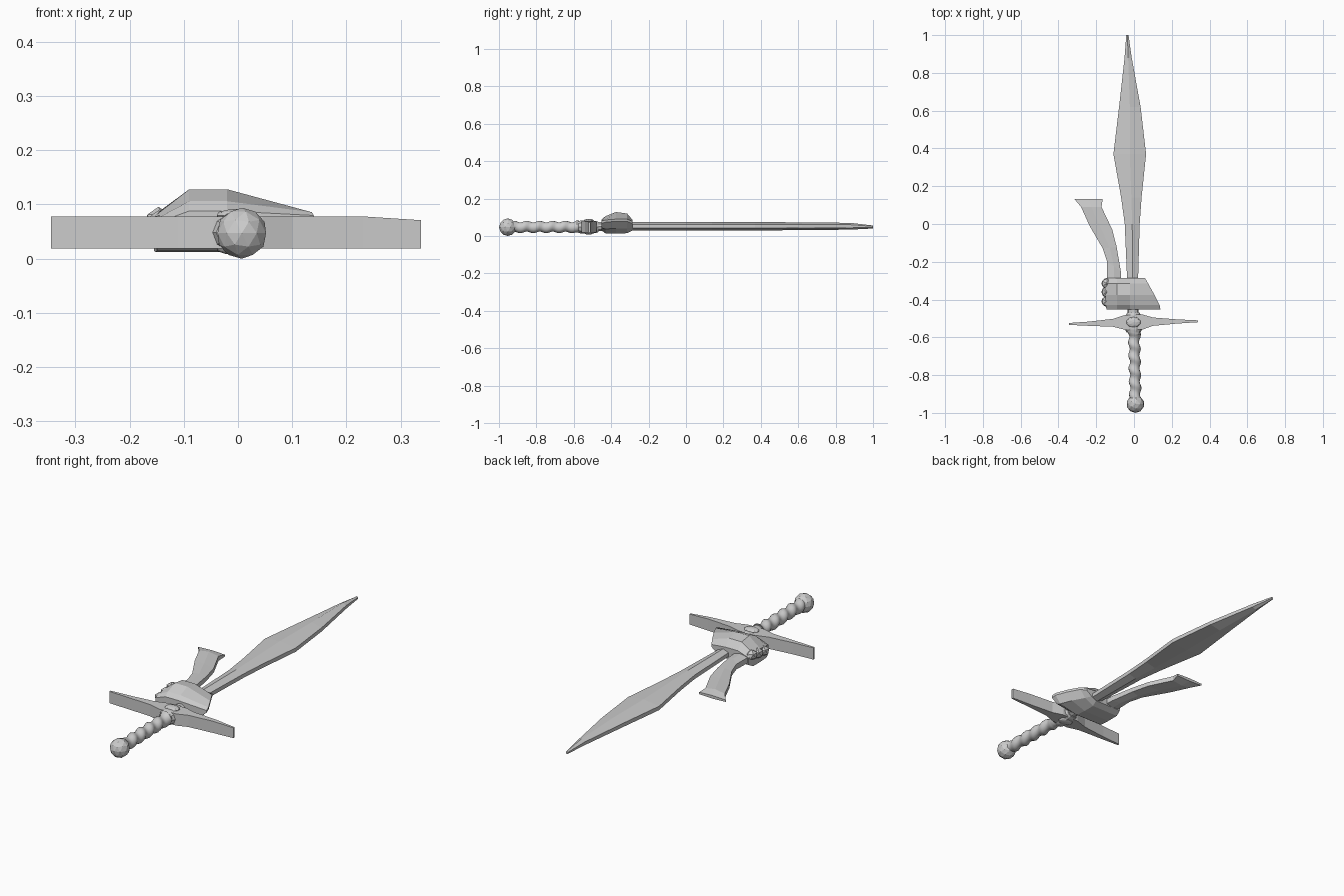
import bpy, bmesh
from math import sin, cos, pi
from mathutils import Matrix

if "Cube" in bpy.data.objects:
    bpy.data.objects.remove(bpy.data.objects["Cube"])


def finish(name, bm, smooth=None):
    bmesh.ops.recalc_face_normals(bm, faces=bm.faces)
    me = bpy.data.meshes.new(name)
    bm.to_mesh(me)
    bm.free()
    ob = bpy.data.objects.new(name, me)
    bpy.context.collection.objects.link(ob)
    if smooth:
        bpy.ops.object.select_all(action='DESELECT')
        ob.select_set(True)
        bpy.context.view_layer.objects.active = ob
        bpy.ops.object.shade_smooth_by_angle(angle=smooth)
    return ob


def loft(name, rings, smooth=None):
    """Skin a list of equal-length point rings and cap both ends."""
    bm = bmesh.new()
    rs = [[bm.verts.new(p) for p in r] for r in rings]
    n = len(rs[0])
    for a, b in zip(rs, rs[1:]):
        for i in range(n):
            j = (i + 1) % n
            bm.faces.new((a[i], a[j], b[j], b[i]))
    bm.faces.new(rs[0])
    bm.faces.new(rs[-1])
    return finish(name, bm, smooth)


def ball(name, loc, scale, sub=2, smooth=None):
    bm = bmesh.new()
    bmesh.ops.create_icosphere(bm, subdivisions=sub, radius=1,
                               matrix=Matrix.LocRotScale(loc, None, scale))
    return finish(name, bm, smooth)


def circle(x, y, z, rx, rz, n=12):
    return [(x + rx * cos(2 * pi * i / n), y, z + rz * sin(2 * pi * i / n)) for i in range(n)]


# blade: blunt-edged section with a central ridge (y, left, right, half height)
blade = []
for y, l, r, h in [(-0.42, -0.036, 0.022, 0.022), (-0.28, -0.037, 0.022, 0.022),
                   (0.0, -0.049, 0.030, 0.022), (0.14, -0.068, 0.040, 0.022),
                   (0.37, -0.109, 0.064, 0.022), (0.62, -0.079, 0.035, 0.021),
                   (0.88, -0.050, -0.012, 0.018), (1.0, -0.041, -0.029, 0.008)]:
    m, z, e = (l + r) / 2, 0.052 if y < 0.9 else 0.048, h * 0.45
    blade.append([(l, y, z - e), (m, y, z - h), (r, y, z - e),
                  (r, y, z + e), (m, y, z + h), (l, y, z + e)])
loft("blade", blade)

# loose cloth tail (left edge, right edge, half thickness)
tail = []
for (lx, ly), (rx, ry), h in [((-0.145, -0.34), (-0.065, -0.34), 0.024),
                              ((-0.142, -0.20), (-0.070, -0.25), 0.022),
                              ((-0.165, -0.13), (-0.092, -0.12), 0.019),
                              ((-0.235, -0.01), (-0.115, -0.03), 0.018),
                              ((-0.280, 0.09), (-0.172, 0.09), 0.020),
                              ((-0.315, 0.132), (-0.166, 0.132), 0.008)]:
    mx, my, z = (lx + rx) / 2, (ly + ry) / 2, 0.052
    tail.append([(lx, ly, z - h * .6), (mx, my, z - h), (rx, ry, z - h * .6),
                 (rx, ry, z + h * .6), (mx, my, z + h), (lx, ly, z + h * .6)])
loft("cloth_tail", tail)

# faceted cloth bundle wrapped round the base of the blade:
# (y, left, right, bottom z, top z)
wrap = []
for y, l, r, b, t in [(-0.452, -0.145, 0.140, 0.030, 0.088),
                      (-0.430, -0.150, 0.136, 0.014, 0.106),
                      (-0.375, -0.152, 0.108, 0.012, 0.128),
                      (-0.315, -0.155, 0.075, 0.015, 0.120),
                      (-0.286, -0.150, 0.058, 0.030, 0.086)]:
    side = b + (t - b) * 0.65
    wrap.append([(l, y, b), (l + 0.15, y, b), (r - 0.03, y, b + (t - b) * .25),
                 (r, y, min(side, 0.078)), (r, y, min(side + .012, 0.09)),
                 (-0.02, y, t), (-0.09, y, t), (l, y, min(side, 0.08))])
loft("cloth_wrap", wrap)

# bunched folds on the left of the wrap
for i, (y, z, s) in enumerate([(-0.315, 0.07, 0.030), (-0.36, 0.062, 0.032), (-0.41, 0.055, 0.03)]):
    ball(f"cloth_fold_{i + 1}", (-0.147, y, z), (0.028, s, s * 0.85), 1)

# crossguard arms, tapering in y towards broad flat tips
arms = [(-0.345, -0.529, 0.005), (-0.24, -0.528, 0.011), (-0.11, -0.523, 0.021),
        (-0.045, -0.521, 0.040), (0.045, -0.519, 0.040), (0.10, -0.517, 0.022),
        (0.23, -0.516, 0.011), (0.338, -0.515, 0.005)]
loft("crossguard", [[(x, y - h, 0.019), (x, y + h, 0.019),
                     (x, y + h, 0.078 - max(0, x - .25) * .08),
                     (x, y - h, 0.078 - max(0, x - .25) * .08)] for x, y, h in arms])

# guard hub with raised bosses on both faces
loft("guard_hub", [circle(-0.003, y, 0.048, rx, rz, 10) for y, rx, rz in
                   [(-0.575, 0.037, 0.033), (-0.558, 0.045, 0.037), (-0.52, 0.052, 0.038),
                    (-0.482, 0.040, 0.034), (-0.468, 0.032, 0.028)]])
for side, z in (("top", 0.080), ("bottom", 0.019)):
    ball("guard_boss_" + side, (-0.003, -0.52, z), (0.038, 0.028, 0.012), 2)

# neck between guard and wrap
loft("neck", [circle(-0.005, y, 0.05, 0.030, 0.026, 10) for y in (-0.48, -0.43)])

# grip with a spiral leather wrapping
grip, N = [], 14
for k in range(41):
    y = -0.575 - 0.345 * k / 40
    ring = []
    for i in range(N):
        a = 2 * pi * i / N
        r = 0.029 + 0.0045 * sin(a + 2 * pi * k / 8) + (0.004 if k < 2 else 0)
        ring.append((0.001 + 0.00015 * k + r * cos(a), y, 0.048 + r * sin(a)))
    grip.append(ring)
loft("grip", grip, 0.6)

# pommel
ball("pommel", (0.007, -0.953, 0.047), (0.047, 0.047, 0.047), 2)
